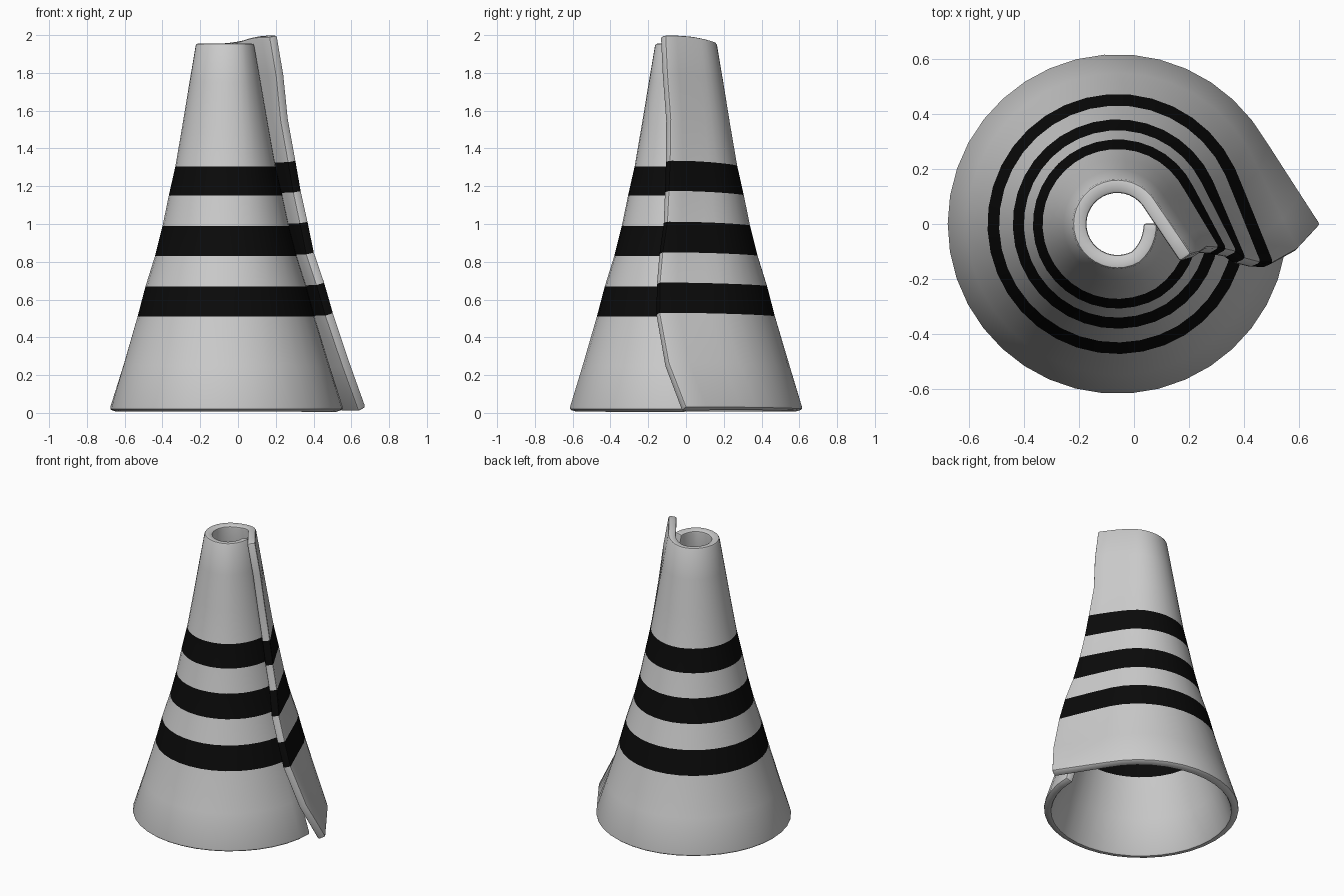
import bpy, bmesh
from math import radians, sin, cos, pi

if "Cube" in bpy.data.objects:
    bpy.data.objects.remove(bpy.data.objects["Cube"])

CENTRE_X = -0.06
COLS = 38
# height, roll radius, flap end angle, straight flap sweep, flap rise
ROWS = [
    (0.018, 0.620,   0, 33, 0.012),
    (0.25,  0.548,  -8, 34, 0.016),
    (0.51,  0.472, -14, 36, 0.02),
    (0.67,  0.430, -15, 37, 0.02),
    (0.83,  0.380, -15, 38, 0.02),
    (0.99,  0.340, -13, 40, 0.022),
    (1.15,  0.307, -13, 41, 0.025),
    (1.305, 0.272, -13, 44, 0.03),
    (1.52,  0.235, -14, 46, 0.035),
    (1.75,  0.197, -18, 52, 0.04),
    (1.957, 0.162, -22, 56, 0.043),
]
BLACK_BANDS = {2, 4, 6}


def sheet_point(row, t):
    """Point on the rolled sheet: t=0 is the loose flap, t=1 the inner end."""
    z, radius, end, sweep, rise = row
    a = end + (360 - end) * t
    r = radius
    start = end + sweep
    if a < start:                       # flap leaves the roll along a tangent
        r = radius / cos(radians(start - a))
    if a > 300:                         # inner end tucks in toward the tip
        r -= 0.018 * (z / 1.95) * sin((a - 300) / 60 * pi / 2)
    s = max(0, min(1, (110 - a) / (110 - end)))
    z += rise * s * s * (3 - 2 * s)
    return (CENTRE_X + r * cos(radians(a)), r * sin(radians(a)), z)


# rolled sheet surface
bm = bmesh.new()
grid = [[bm.verts.new(sheet_point(row, i / COLS)) for i in range(COLS + 1)] for row in ROWS]
for j in range(len(ROWS) - 1):
    for i in range(COLS):
        f = bm.faces.new((grid[j][i], grid[j][i + 1], grid[j + 1][i + 1], grid[j + 1][i]))
        f.material_index = 1 if j in BLACK_BANDS else 0
mesh = bpy.data.meshes.new("rolled_cone")
bm.to_mesh(mesh)
bm.free()
cone = bpy.data.objects.new("rolled_cone", mesh)
bpy.context.collection.objects.link(cone)

# plain grey slot and black stripe slot
black = bpy.data.materials.new("stripe_black")
black.diffuse_color = (0.003, 0.003, 0.003, 1)
black.use_nodes = True
black.node_tree.nodes["Principled BSDF"].inputs["Base Color"].default_value = black.diffuse_color
mesh.materials.append(None)
mesh.materials.append(black)

# sheet thickness and softened rims
solid = cone.modifiers.new("thickness", 'SOLIDIFY')
solid.thickness = 0.052
solid.offset = -1
bevel = cone.modifiers.new("soft_rims", 'BEVEL')
bevel.width = 0.012
bevel.segments = 2
bevel.limit_method = 'ANGLE'
bevel.angle_limit = radians(50)

bpy.context.view_layer.objects.active = cone
cone.select_set(True)
for name in ("thickness", "soft_rims"):
    bpy.ops.object.modifier_apply(modifier=name)
bpy.ops.object.shade_smooth_by_angle(angle=radians(40))
